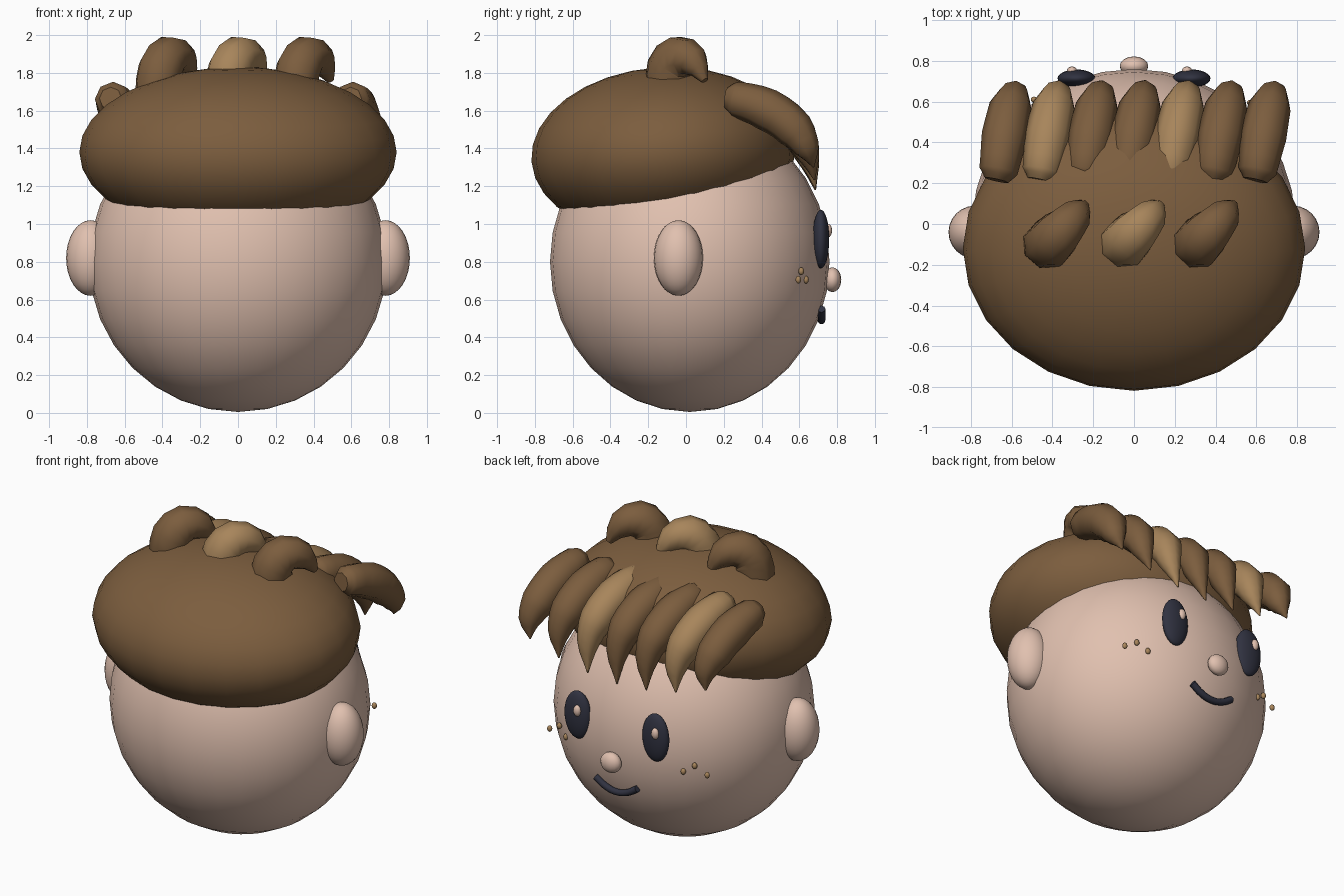
import bpy
import math

cube = bpy.data.objects.get("Cube")
if cube:
    bpy.data.objects.remove(cube, do_unlink=True)


def material(name, rgb):
    mat = bpy.data.materials.new(name)
    mat.use_nodes = True
    mat.diffuse_color = (*rgb, 1)
    mat.node_tree.nodes["Principled BSDF"].inputs["Base Color"].default_value = (*rgb, 1)
    return mat


SKIN = material("skin", (0.75, 0.53, 0.43))
HAIR = material("brown hair", (0.20, 0.11, 0.048))
LIGHT = material("light brown hair", (0.39, 0.235, 0.105))
DARK = material("dark navy", (0.03, 0.032, 0.052))


def finish(obj, name, mat):
    obj.name = name
    obj.data.materials.clear()
    obj.data.materials.append(mat)
    bpy.ops.object.shade_smooth_by_angle(angle=math.radians(60))
    return obj


def ellipsoid(name, mat, centre, radii, segments=24, rings=16, tilt=0):
    bpy.ops.mesh.primitive_uv_sphere_add(segments=segments, ring_count=rings, radius=1,
                                         location=centre, rotation=(tilt, 0, 0))
    obj = bpy.context.object
    obj.scale = radii
    bpy.ops.object.transform_apply(location=False, rotation=True, scale=True)
    return finish(obj, name, mat)


def tube(name, mat, points, radii, steps=4):
    """Smooth tapered tube through the points."""
    curve = bpy.data.curves.new(name, "CURVE")
    curve.dimensions = "3D"
    curve.bevel_depth = 1
    curve.bevel_resolution = 2
    curve.resolution_u = steps
    curve.use_fill_caps = True
    spline = curve.splines.new("BEZIER")
    spline.bezier_points.add(len(points) - 1)
    for knot, point, radius in zip(spline.bezier_points, points, radii):
        knot.co = point
        knot.radius = radius
        knot.handle_left_type = knot.handle_right_type = "AUTO"
    obj = bpy.data.objects.new(name, curve)
    bpy.context.collection.objects.link(obj)
    bpy.ops.object.select_all(action="DESELECT")
    obj.select_set(True)
    bpy.context.view_layer.objects.active = obj
    bpy.ops.object.convert(target="MESH")
    return finish(bpy.context.object, name, mat)


# Head and hair cap
ellipsoid("head", SKIN, (0, 0.02, 0.8), (0.79, 0.74, 0.795), segments=32)
ellipsoid("hair_cap", HAIR, (0, -0.12, 1.38), (0.84, 0.7, 0.45), tilt=math.radians(4))

# Paired features
for side, s in (("left", 1), ("right", -1)):
    ellipsoid(side + "_ear", SKIN, (s * 0.78, -0.04, 0.82), (0.13, 0.13, 0.2))
    ellipsoid(side + "_eye", DARK, (s * 0.282, 0.714, 0.92), (0.093, 0.044, 0.155))
    ellipsoid(side + "_eye_glint", SKIN, (s * 0.282 - 0.022, 0.753, 0.965),
              (0.025, 0.02, 0.036), 12, 8)
    for i, spot in enumerate(((0.425, 0.635, 0.705), (0.49, 0.61, 0.75), (0.57, 0.595, 0.705))):
        ellipsoid(f"{side}_freckle_{i + 1}", LIGHT, (s * spot[0], spot[1], spot[2]),
                  (0.016, 0.015, 0.02), 12, 8)

# Nose and smile
ellipsoid("nose", SKIN, (0, 0.775, 0.705), (0.07, 0.047, 0.065), 16, 12)
smile = [(x, 0.717, 0.49 + 0.06 * (x / 0.15) ** 2) for x in (-0.15, -0.08, 0, 0.08, 0.15)]
tube("mouth", DARK, smile, [0.021] * 5)

# Fringe: seven claw-shaped locks, longest in the middle
for i in range(7):
    k = (i - 3) / 3
    x = 0.635 * k - 0.04
    mid = 1 - k * k
    tip_z = 1.3 - 0.12 * mid
    path = [(x, 0.215, 1.665), (x + 0.01, 0.26, 1.66), (x + 0.04, 0.43, 1.605),
            (x + 0.07, 0.575, 1.5), (x + 0.085, 0.64, 1.4 - 0.03 * mid),
            (x + 0.06, 0.675 + 0.01 * mid, tip_z)]
    tube(f"fringe_lock_{i + 1}", LIGHT if i in (1, 4) else HAIR, path,
         [0.06, 0.095, 0.113, 0.105, 0.07, 0.004], 3)

# Tufts on the crown, curling forward
for i, x in enumerate((-0.37, 0, 0.36)):
    path = [(x - 0.06, -0.1, 1.7), (x - 0.04, -0.09, 1.82), (x + 0.01, -0.035, 1.885),
            (x + 0.08, 0.04, 1.86), (x + 0.13, 0.1, 1.76)]
    tube(f"crown_tuft_{i + 1}", LIGHT if i == 1 else HAIR, path,
         [0.12, 0.125, 0.115, 0.085, 0.02], 2)
